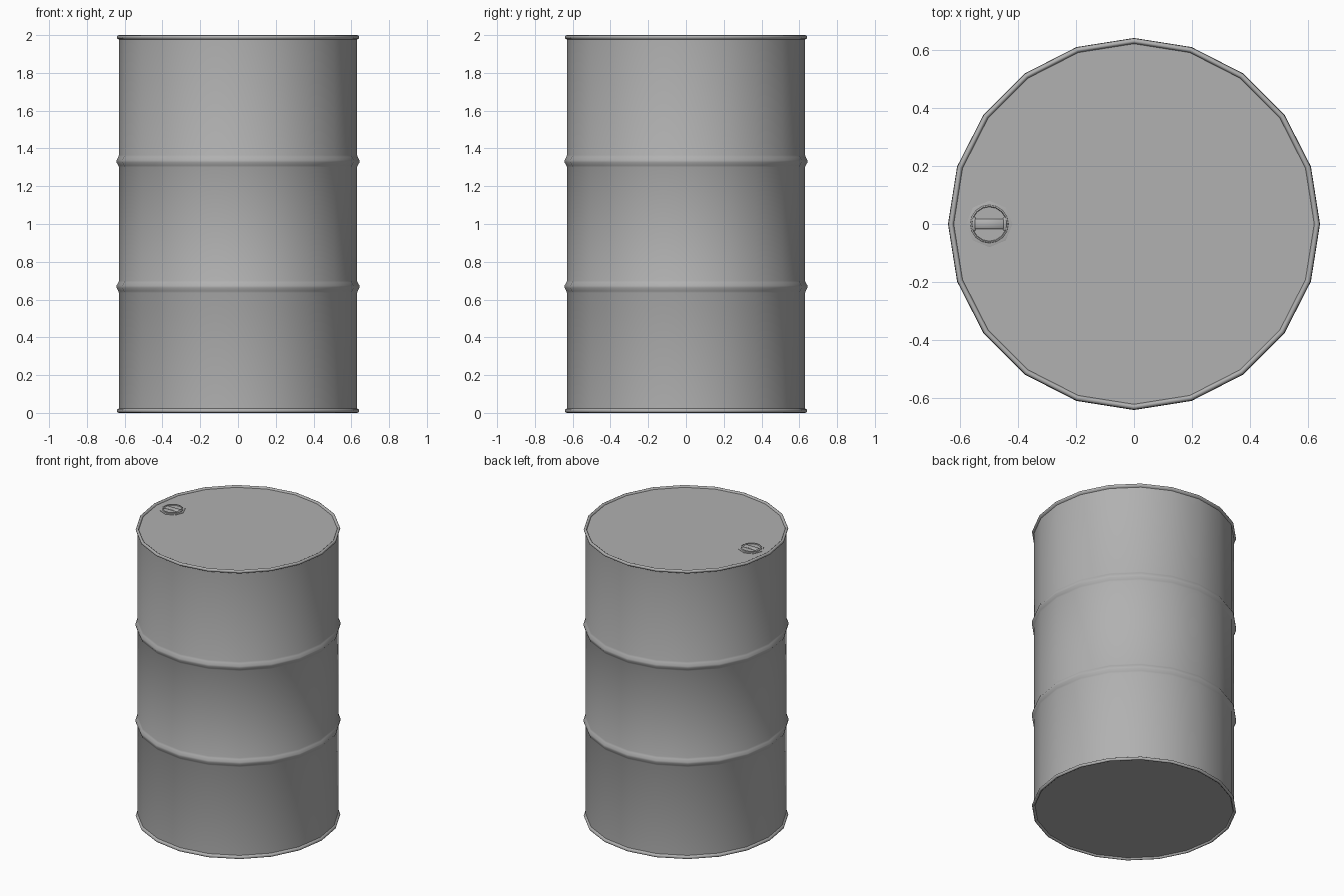
import bpy, bmesh, math
from mathutils import Vector, Matrix

if "Cube" in bpy.data.objects:
    bpy.data.objects.remove(bpy.data.objects["Cube"])

# Dark grey painted steel
steel = bpy.data.materials.new("dark_grey_steel")
steel.diffuse_color = (0.44, 0.44, 0.44, 1)
steel.use_nodes = True
steel.node_tree.nodes["Principled BSDF"].inputs["Base Color"].default_value = steel.diffuse_color


def finish(name, bm, angle=35):
    bmesh.ops.recalc_face_normals(bm, faces=bm.faces)
    me = bpy.data.meshes.new(name)
    bm.to_mesh(me)
    bm.free()
    me.materials.append(steel)
    ob = bpy.data.objects.new(name, me)
    bpy.context.collection.objects.link(ob)
    bpy.ops.object.select_all(action='DESELECT')
    ob.select_set(True)
    bpy.context.view_layer.objects.active = ob
    bpy.ops.object.shade_smooth_by_angle(angle=math.radians(angle))
    return ob


def lathe(name, profile, sides, centre=(0, 0), angle=35):
    """Turn an (r, z) profile round z and close both ends with flat discs."""
    bm = bmesh.new()
    rings = []
    for r, z in profile:
        rings.append([bm.verts.new((centre[0] + r * math.cos(2 * math.pi * i / sides),
                                    centre[1] + r * math.sin(2 * math.pi * i / sides), z))
                      for i in range(sides)])
    for a, b in zip(rings, rings[1:]):
        for i in range(sides):
            j = (i + 1) % sides
            bm.faces.new((a[i], a[j], b[j], b[i]))
    bm.faces.new(rings[0][::-1])
    bm.faces.new(rings[-1])
    return finish(name, bm, angle)


# Drum shell: lower half profile mirrored about mid height
R = 0.63
half = [(0.623, 0.012), (0.626, 0.003), (0.632, 0.0), (0.639, 0.003),
        (0.642, 0.010), (0.640, 0.018), (R, 0.024),
        (R, 0.635), (0.634, 0.645), (0.643, 0.662), (0.643, 0.674),
        (0.634, 0.69), (R, 0.70)]
top = [(r, 2.0 - z) for r, z in reversed(half)]
lathe("drum_body", half + top, 20, angle=52)

# Thin eight-sided bung flange set on the lid
cx = -0.5
lathe("bung_flange", [(0.08, 1.987), (0.08, 1.991), (0.076, 1.992)], 8, (cx, 0))

# Round plug with a raised lip and sunken middle
lathe("bung_plug", [(0.066, 1.988), (0.066, 1.997), (0.064, 1.999), (0.061, 1.999),
                    (0.059, 1.993)], 16, (cx, 0), 60)

# Grip bar across the plug, with a wider block at each end
bm = bmesh.new()
for x, sx, sy, h in ((0, 0.10, 0.034, 0.011), (-0.054, 0.012, 0.048, 0.009),
                     (0.054, 0.012, 0.048, 0.009)):
    bmesh.ops.create_cube(bm, size=1, matrix=Matrix.Translation((cx + x, 0, 1.9945))
                          @ Matrix.Diagonal(Vector((sx, sy, h, 1))))
bmesh.ops.bevel(bm, geom=bm.edges[:], offset=0.003, segments=1, affect='EDGES')
finish("bung_grip", bm, 50)
